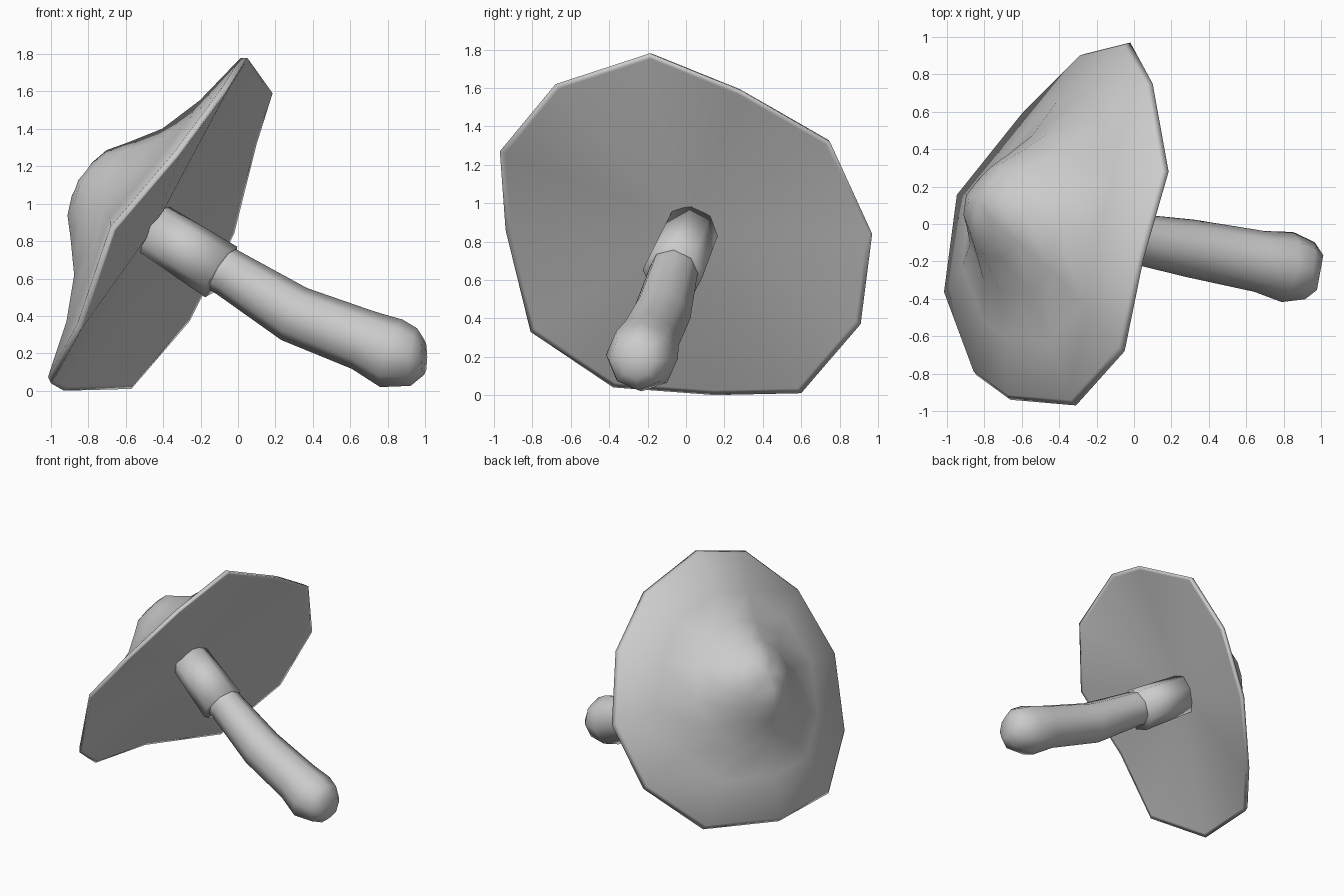
import bpy, bmesh, math
from mathutils import Vector

cube = bpy.data.objects.get("Cube")
if cube:
    bpy.data.objects.remove(cube, do_unlink=True)

grey = bpy.data.materials.new("plain_grey")
grey.use_nodes = True
COLOUR = (0.6, 0.6, 0.6, 1)
grey.diffuse_color = COLOUR
grey.node_tree.nodes["Principled BSDF"].inputs["Base Color"].default_value = COLOUR


def loft(name, start, rings, end):
    """Skin a list of equal rings and close both ends to a point."""
    bm = bmesh.new()
    loops = [[bm.verts.new(p) for p in ring] for ring in rings]
    n = len(loops[0])
    for a, b in zip(loops, loops[1:]):
        for i in range(n):
            j = (i + 1) % n
            bm.faces.new((a[i], a[j], b[j], b[i]))
    for point, ring in ((start, loops[0]), (end, loops[-1])):
        tip = bm.verts.new(point)
        for i in range(n):
            bm.faces.new((tip, ring[i], ring[(i + 1) % n]))
    bmesh.ops.recalc_face_normals(bm, faces=bm.faces)
    mesh = bpy.data.meshes.new(name)
    bm.to_mesh(mesh)
    bm.free()
    mesh.materials.append(grey)
    mesh.shade_smooth()
    obj = bpy.data.objects.new(name, mesh)
    bpy.context.collection.objects.link(obj)
    return obj


def tube(name, sections, sides=8):
    """Round limb through (centre, radius) sections."""
    pts = [Vector(c) for c, r in sections]
    rings = []
    for k, (c, r) in enumerate(sections):
        d = (pts[min(k + 1, len(pts) - 1)] - pts[max(k - 1, 0)]).normalized()
        u = d.cross(Vector((0, 1, 0))).normalized()
        v = d.cross(u)
        angles = [math.tau * i / sides for i in range(sides)]
        rings.append([pts[k] + r * (u * math.cos(a) + v * math.sin(a)) for a in angles])
    return loft(name, pts[0], rings, pts[-1])


# Cap: uneven twelve-sided rim, tilted on its side
rim = [Vector(p) for p in (
    (.185, .28, 1.59), (.1, .75, 1.32), (-.02, .97, .84), (-.26, .91, .37),
    (-.57, .6, .01), (-.93, .15, 0), (-1, -.38, .04), (-.84, -.81, .33),
    (-.66, -.94, .86), (-.31, -.97, 1.27), (-.05, -.68, 1.62), (.05, -.19, 1.78))]
centre = sum(rim, Vector()) / len(rim)
axis = Vector((-.817, .28, .504)).normalized()

# Profile from underside to tip: (share of rim radius, height along axis)
profile = [(.97, .0), (1, 0), (.98, .035), (.68, .15), (.45, .28),
           (.29, .43), (.2, .52), (.1, .57)]
cap_rings = [[centre + (p - centre) * t + axis * h for p in rim] for t, h in profile]
loft("cap", centre + axis * .1, cap_rings, centre + axis * .585)

# Stem: thick collar under the cap, then a bent stalk with a bulb at the foot
tube("stem_collar", [((-.45, .03, .865), .145), ((-.09, -.07, .635), .16)])
tube("stem", [((-.2, -.04, .71), .13), ((-.05, -.07, .63), .13),
              ((.3, -.13, .41), .155), ((.67, -.2, .27), .165),
              ((.82, -.23, .2), .19), ((.94, -.25, .18), .155),
              ((.995, -.26, .18), .095)])
